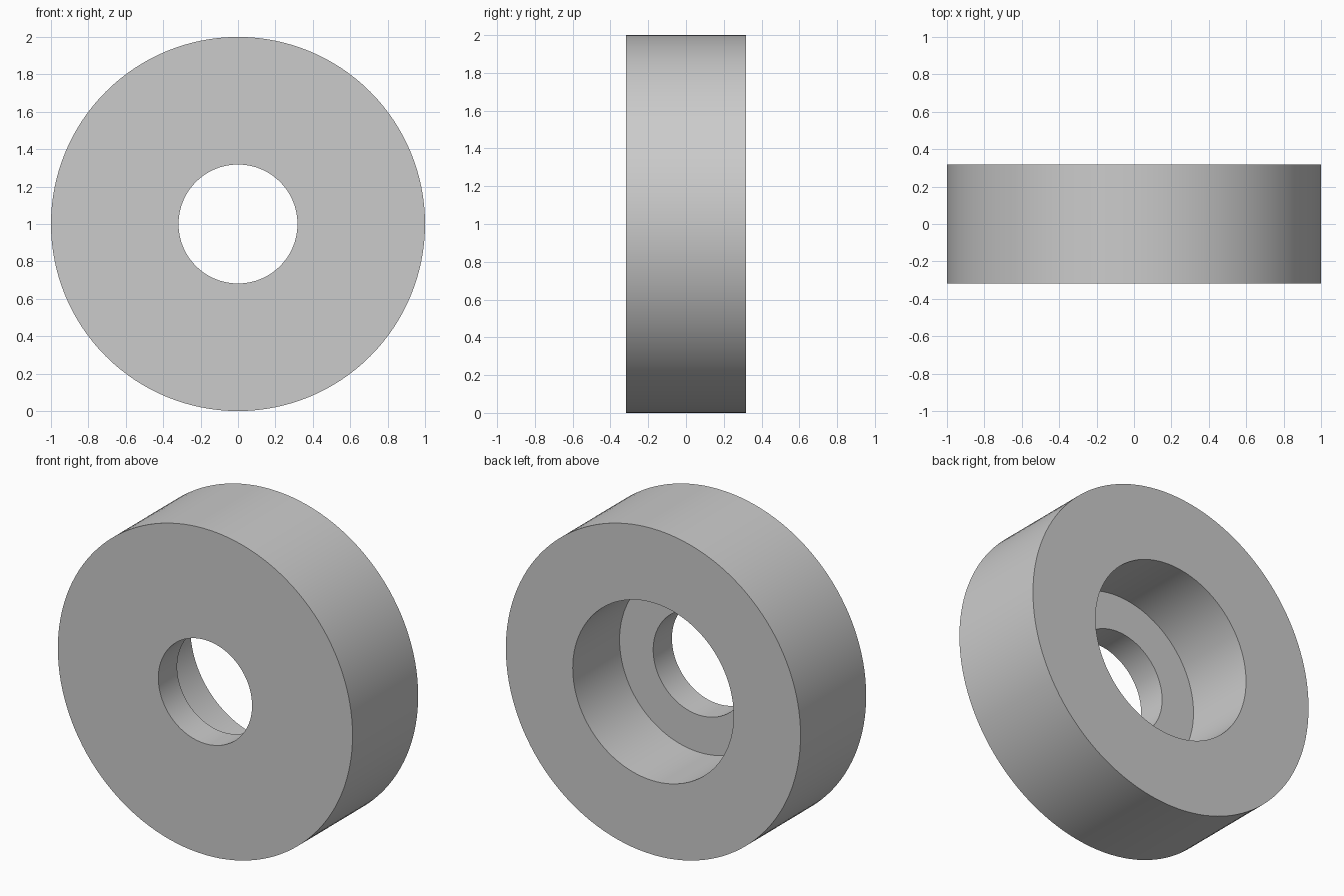
import bpy, bmesh, math

if "Cube" in bpy.data.objects:
    bpy.data.objects.remove(bpy.data.objects["Cube"])

SEGMENTS = 128
R_OUT, R_BORE, R_POCKET = 1.0, 0.318, 0.546
Y_FRONT, Y_STEP, Y_BACK = -0.318, -0.136, 0.318

# Closed cross-section (radius, y), revolved about the y axis
profile = [(R_OUT, Y_FRONT), (R_OUT, Y_BACK), (R_POCKET, Y_BACK),
           (R_POCKET, Y_STEP), (R_BORE, Y_STEP), (R_BORE, Y_FRONT)]

bm = bmesh.new()
rings = []
for r, y in profile:
    angles = [2 * math.pi * i / SEGMENTS for i in range(SEGMENTS)]
    rings.append([bm.verts.new((r * math.cos(a), y, 1 + r * math.sin(a))) for a in angles])

# Skin neighbouring rings: rim, back face, pocket wall, step, bore, front face
for k, ring in enumerate(rings):
    nxt = rings[(k + 1) % len(rings)]
    for i in range(SEGMENTS):
        j = (i + 1) % SEGMENTS
        bm.faces.new((ring[i], ring[j], nxt[j], nxt[i]))
bmesh.ops.recalc_face_normals(bm, faces=bm.faces)

mesh = bpy.data.meshes.new("counterbored_washer")
bm.to_mesh(mesh)
bm.free()
washer = bpy.data.objects.new("counterbored_washer", mesh)
bpy.context.collection.objects.link(washer)

# Plain grey finish
grey = bpy.data.materials.new("light grey")
grey.diffuse_color = (0.6, 0.6, 0.6, 1)
grey.use_nodes = True
grey.node_tree.nodes["Principled BSDF"].inputs["Base Color"].default_value = grey.diffuse_color
mesh.materials.append(grey)

# Smooth walls with crisp edges
bpy.context.view_layer.objects.active = washer
washer.select_set(True)
bpy.ops.object.shade_smooth_by_angle(angle=math.radians(30))
